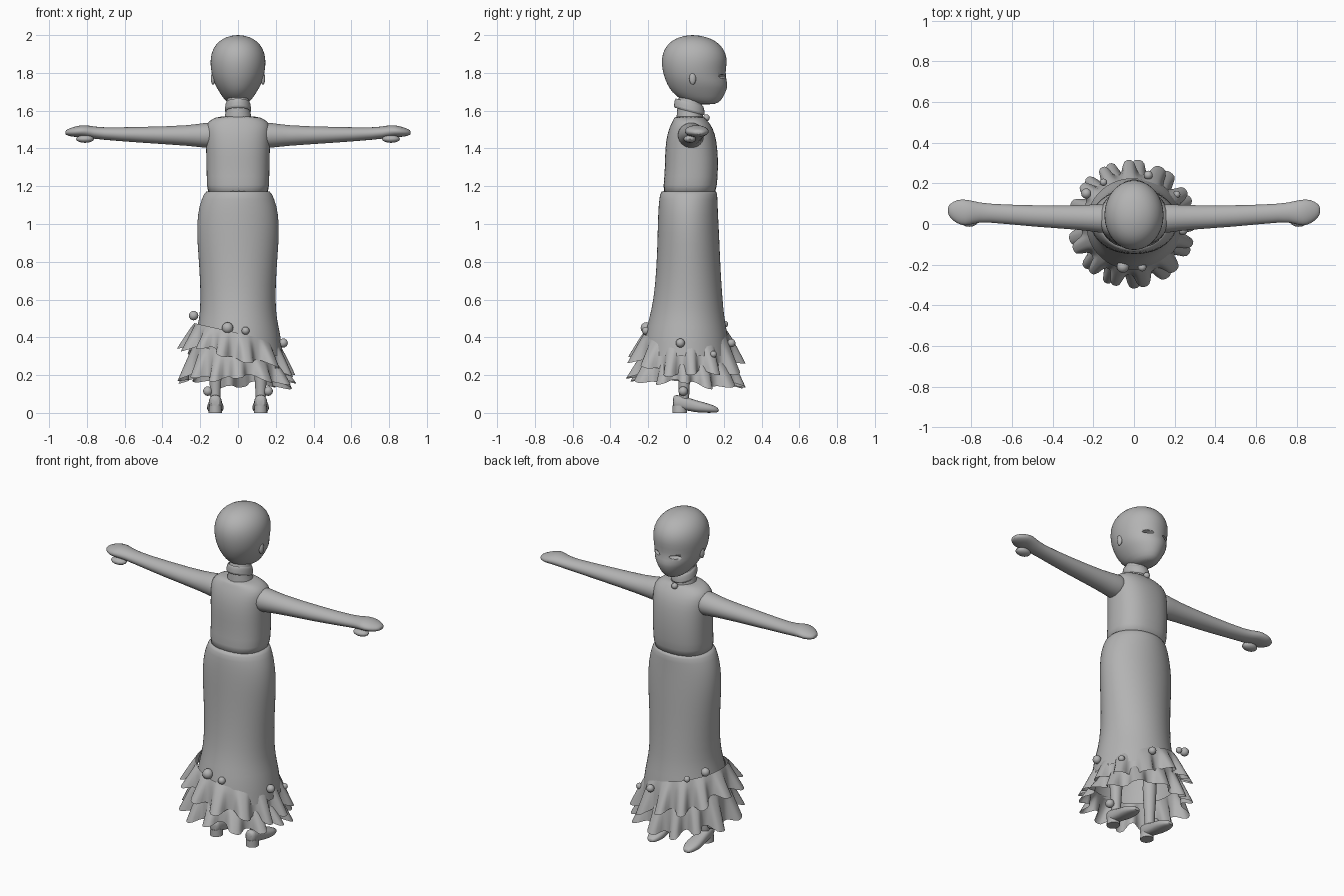
import bpy, bmesh
from math import sin, cos, pi, tanh, copysign

if "Cube" in bpy.data.objects:
    bpy.data.objects.remove(bpy.data.objects["Cube"])

GREY = (0.45, 0.45, 0.45, 1)
grey = bpy.data.materials.new("plain grey")
grey.use_nodes = True
grey.diffuse_color = GREY
grey.node_tree.nodes["Principled BSDF"].inputs["Base Color"].default_value = GREY


def finish(name, bm, subdivide=0):
    bmesh.ops.recalc_face_normals(bm, faces=bm.faces)
    mesh = bpy.data.meshes.new(name)
    bm.to_mesh(mesh)
    bm.free()
    mesh.materials.append(grey)
    ob = bpy.data.objects.new(name, mesh)
    bpy.context.collection.objects.link(ob)
    bpy.ops.object.select_all(action="DESELECT")
    ob.select_set(True)
    bpy.context.view_layer.objects.active = ob
    bpy.ops.object.shade_smooth_by_angle(angle=0.8)
    if subdivide:
        mod = ob.modifiers.new("Subdivision", "SUBSURF")
        mod.levels = mod.render_levels = subdivide
    return ob


def skin(bm, rows, caps=(True, True)):
    """Bridge closed rows of points, optionally capping the ends."""
    rows = [[bm.verts.new(p) for p in row] for row in rows]
    n = len(rows[0])
    for a, b in zip(rows, rows[1:]):
        for i in range(n):
            bm.faces.new((a[i], a[(i + 1) % n], b[(i + 1) % n], b[i]))
    for row, cap in zip((rows[0], rows[-1]), caps):
        if cap:
            bm.faces.new(row)


def loft(name, axis, rings, n=24, power=1.0, caps=(True, True), subdivide=1):
    """Rings are (position, low and high on u, low and high on v)."""
    place = {"x": lambda p, u, v: (p, u, v),
             "y": lambda p, u, v: (u, p, v),
             "z": lambda p, u, v: (u, v, p)}[axis]

    def bend(c):
        return copysign(abs(c) ** power, c)
    rows = []
    for p, u0, u1, v0, v1 in rings:
        rows.append([place(p, (u0 + u1) / 2 + (u1 - u0) / 2 * bend(cos(2 * pi * i / n)),
                           (v0 + v1) / 2 + (v1 - v0) / 2 * bend(sin(2 * pi * i / n)))
                     for i in range(n)])
    bm = bmesh.new()
    skin(bm, rows, caps)
    return finish(name, bm, subdivide)


def upright(rings):
    """Left-right symmetric rings given as (z, half width, back, front)."""
    return [(z, -w, w, b, f) for z, w, b, f in rings]


def ball(name, centre, radius, stretch=(1, 1, 1), segments=16):
    bm = bmesh.new()
    bmesh.ops.create_uvsphere(bm, u_segments=segments, v_segments=segments // 2, radius=radius)
    bmesh.ops.scale(bm, vec=stretch, verts=bm.verts)
    bmesh.ops.translate(bm, vec=centre, verts=bm.verts)
    return finish(name, bm)


# Head with a full lower face
head = loft("head", "z", upright([
    (1.632, .035, .07, .15), (1.65, .068, -.02, .187), (1.70, .1, -.078, .212),
    (1.74, .124, -.1, .224), (1.78, .137, -.117, .208), (1.83, .146, -.128, .214),
    (1.88, .147, -.13, .218), (1.93, .133, -.115, .2), (1.97, .1, -.078, .158),
    (1.99, .062, -.035, .11), (2.0, .02, .015, .055)]), n=32)

# Narrow eye sockets cut into the face
for s in (-1, 1):
    socket = ball("eye_cutter", (s * .065, .2, 1.782), .03, (1.2, 1.2, .35))
    cut = head.modifiers.new("Eye", "BOOLEAN")
    cut.operation, cut.object, cut.solver = "DIFFERENCE", socket, "EXACT"
    bpy.context.view_layer.objects.active = head
    while head.modifiers:
        bpy.ops.object.modifier_apply(modifier=head.modifiers[0].name)
    bpy.data.objects.remove(socket)
for s in (-1, 1):
    ball("ear", (s * .132, .035, 1.77), .03, (.4, .6, 1.1))

# Neck and tilted collar with its clasp bead
loft("neck", "z", upright([(1.5, .09, -.06, .1), (1.57, .07, -.05, .09),
                           (1.62, .06, -.045, .085), (1.7, .06, -.045, .09)]))
collar = loft("collar", "z", upright([(1.595, .066, -.06, .095), (1.6, .072, -.066, .102),
                                      (1.64, .066, -.06, .095), (1.645, .06, -.054, .088)]),
              caps=(False, False))
for v in collar.data.vertices:
    v.co.z -= .26 * (v.co.y - .02)
ball("collar_bead", (0, .108, 1.562), .018)

# Sleeveless bodice with a raised neckline
loft("bodice", "z", upright([
    (1.14, .163, -.125, .155), (1.2, .166, -.12, .165), (1.3, .168, -.112, .172),
    (1.4, .17, -.112, .168), (1.48, .174, -.1, .155), (1.53, .172, -.08, .13),
    (1.555, .14, -.066, .105), (1.572, .1, -.06, .095)]), power=.85)

# Long fitted skirt, open at the hem
loft("skirt", "z", upright([
    (1.18, .168, -.128, .162), (1.165, .178, -.138, .166), (1.1, .207, -.146, .168),
    (1.0, .219, -.15, .173), (.9, .216, -.152, .178), (.75, .204, -.158, .184),
    (.6, .198, -.172, .194), (.5, .205, -.195, .204), (.42, .225, -.218, .22),
    (.3, .24, -.235, .235)]), n=32, caps=(True, False))


def ruffle(name, top, hem, slope_top, slope_hem, phase, folds=13, n=156, steps=7):
    """Fluted flounce; top and hem are (radius, height), slopes lower the +x side."""
    rows = []
    for j in range(steps):
        t = j / (steps - 1)
        row = []
        for i in range(n):
            a = 2 * pi * i / n
            fold = tanh(1.6 * sin(folds * a + phase + .7 * sin(3 * a)))
            r = top[0] + (hem[0] - top[0]) * t ** .85 + .036 * t * fold
            z_top = top[1] - slope_top * cos(a)
            z_hem = hem[1] - slope_hem * cos(a) - .02 * sin(a) + .014 * sin(5 * a + phase)
            row.append((r * cos(a) - .01, r * sin(a), z_top + (z_hem - z_top) * t - .01 * t * fold))
        rows.append(row)
    bm = bmesh.new()
    skin(bm, rows, (False, False))
    return finish(name, bm)


# Two slanted flounces at the hem
ruffle("upper_ruffle", (.222, .425), (.282, .275), .05, .07, 0)
ruffle("lower_ruffle", (.23, .315), (.284, .165), .04, .012, 2)

# Beads around the flounces
for x, y, z, r in ((-.235, .15, .515, .025), (-.15, .205, .47, .018), (.07, .24, .37, .022),
                   (.21, .145, .31, .018), (-.055, -.21, .45, .03), (.04, -.212, .435, .021),
                   (.24, -.03, .37, .024)):
    ball("hem_bead", (x, y, z), r)

for s, side in ((1, "left"), (-1, "right")):
    # Outstretched arm tapering to the wrist, then a flat mitten hand
    loft(side + "_arm", "x", [(s * x, y0, y1, z0, z1) for x, y0, y1, z0, z1 in (
        (.1, -.05, .1, 1.4, 1.54), (.17, -.045, .1, 1.4, 1.54), (.25, -.03, .093, 1.413, 1.522),
        (.5, -.015, .092, 1.428, 1.515), (.74, .012, .1, 1.447, 1.51),
        (.79, .0, .115, 1.455, 1.523), (.83, -.012, .122, 1.46, 1.525),
        (.87, .0, .122, 1.46, 1.515), (.905, .03, .1, 1.468, 1.502),
        (.915, .05, .085, 1.476, 1.492))], n=16)
    ball(side + "_thumb", (s * .81, .02, 1.45), .045, (1.05, .75, .45))
    # Leg, shoe and ankle bead
    loft(side + "_leg", "z", [(z, s * .12 - r, s * .12 + r, -.01 - r, -.01 + r)
                              for z, r in ((.04, .03), (.1, .027), (.18, .034), (.45, .05))], n=12)
    loft(side + "_shoe", "y", [(y, s * .12 - w, s * .12 + w, low, high) for y, w, low, high in (
        (-.07, .022, .03, .085), (-.055, .034, .02, .1), (0, .036, .014, .085), (.05, .04, .002, .068),
        (.1, .048, 0, .055), (.15, .036, 0, .04), (.175, .015, .004, .022))], n=16, power=.8)
    loft(side + "_heel", "z", [(z, s * .12 - w, s * .12 + w, -.072, .005)
                               for z, w in ((0, .036), (.04, .032))], n=16, subdivide=0)
    ball(side + "_ankle_bead", (s * .16, -.015, .115), .025)
